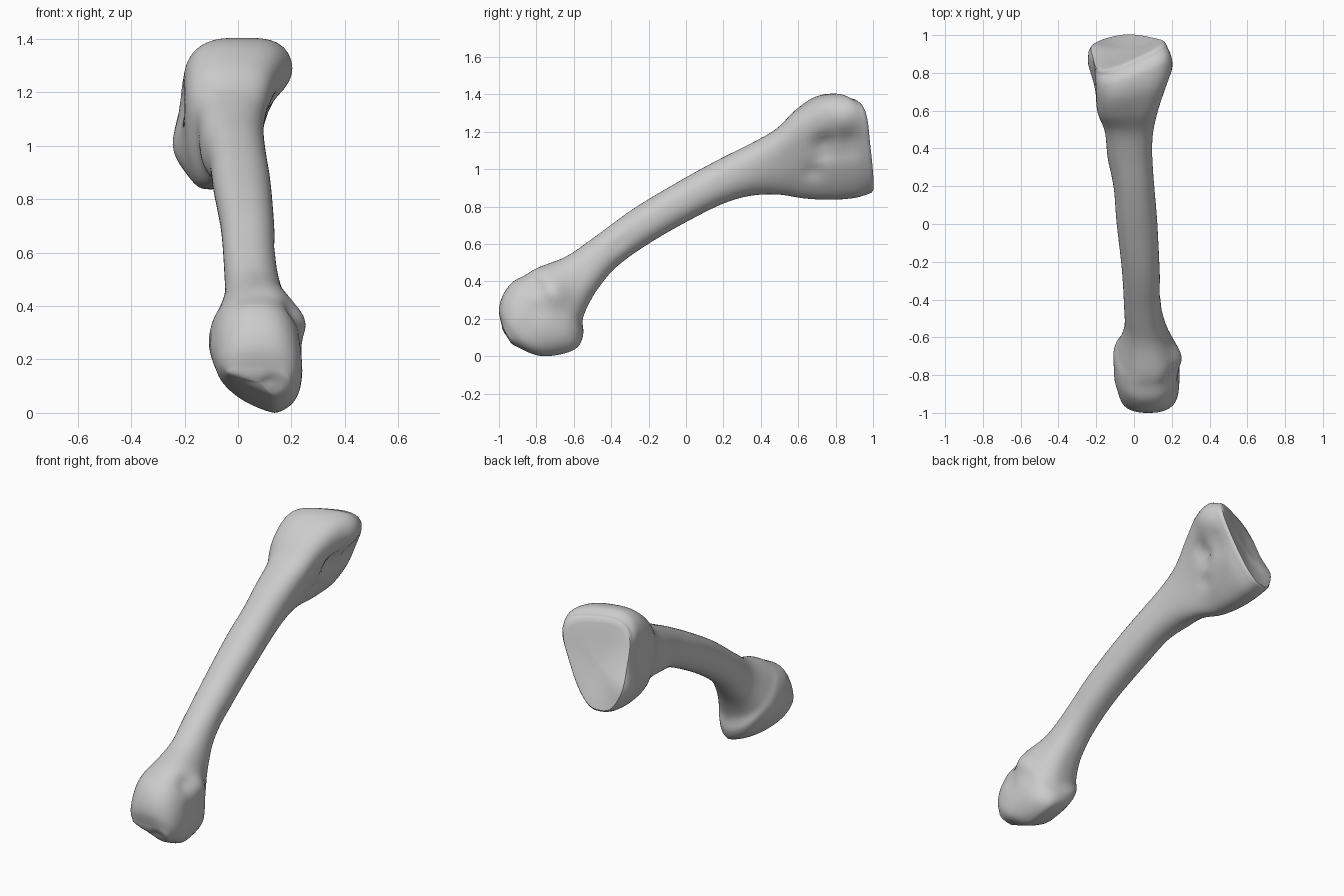
import bpy, bmesh, math
from mathutils import Vector

if "Cube" in bpy.data.objects:
    bpy.data.objects.remove(bpy.data.objects["Cube"])

# Side profile, distal head to proximal end: upper (y, z), lower (y, z)
profile = [
    (-.985, .17, -.92, .06), (-1.0, .25, -.80, .006), (-.98, .33, -.70, .003),
    (-.93, .40, -.59, .035), (-.86, .44, -.55, .10), (-.79, .48, -.55, .20),
    (-.64, .54, -.48, .35), (-.50, .635, -.37, .485), (-.28, .795, -.18, .62),
    (-.03, .945, .06, .755), (.17, 1.055, .22, .83), (.35, 1.145, .36, .866),
    (.48, 1.22, .50, .87), (.58, 1.315, .63, .85), (.69, 1.388, .77, .843),
    (.79, 1.41, .90, .853), (.85, 1.385, .975, .875)]

# Widths per section: upper centre, upper half width, lower centre, lower half width, squareness
widths = [
    (.075, .12, .08, .11, 2.4), (.075, .15, .08, .15, 2.4), (.075, .165, .08, .16, 2.4),
    (.07, .17, .075, .165, 2.4), (.07, .16, .06, .165, 2.4), (.08, .135, .06, .16, 2.4),
    (.06, .10, .06, .12, 2.3), (.045, .095, .045, .10, 2.2), (.035, .10, .035, .10, 2.2),
    (.015, .11, .015, .105, 2.2), (0, .11, 0, .105, 2.2), (-.015, .125, -.03, .11, 2.3),
    (-.015, .15, -.05, .09, 2.5), (-.01, .19, -.09, .09, 2.8), (.01, .22, -.10, .10, 3),
    (.015, .23, -.10, .105, 3), (.01, .22, -.11, .105, 3)]

# Local knobs and hollows: x, y, z, radius, height
knobs = [
    (.19, .84, 1.28, .08, .025), (.10, .74, 1.13, .06, -.05), (.10, .87, 1.15, .06, -.03),
    (.08, .68, .98, .05, -.02), (-.22, .86, 1.0, .10, .04), (-.2, .74, 1.17, .06, -.02),
    (.22, -.71, .34, .07, .03), (.22, -.81, .40, .05, -.015), (.21, -.80, .25, .05, -.012),
    (-.10, -.70, .25, .08, .012), (-.10, -.82, .24, .07, .012),
    (.12, -.97, .12, .03, -.012), (.13, -.35, .61, .03, -.008)]

SIDES, STEPS = 64, 6


def spline(rows, i, t):
    """Catmull-Rom interpolation between rows i and i + 1."""
    a, b, c, d = (rows[max(0, min(len(rows) - 1, k))] for k in (i - 1, i, i + 1, i + 2))
    return [.5 * (2*q + (r - p)*t + (2*p - 5*q + 4*r - s)*t*t + (3*q - p - 3*r + s)*t**3)
            for p, q, r, s in zip(a, b, c, d)]


def ramp(x):
    return max(0, min(1, x))


def section(row):
    ty, tz, by, bz, ct, wt, cb, wb, n = row
    pts = []
    for k in range(SIDES):
        a = 2 * math.pi * k / SIDES
        u = math.copysign(abs(math.cos(a)) ** (2 / n), math.cos(a))
        v = math.copysign(abs(math.sin(a)) ** (2 / n), math.sin(a))
        s = (1 - v) / 2
        dx = (wt + (wb - wt) * s) * u
        # the proximal end is cut obliquely, the head is tilted below
        shear = ramp((ty - .5) / .35) * (.45 - .2 * s)
        tilt = ramp((-.6 - ty) / .25) * .4 * s * max(0, .06 - dx)
        pts.append(Vector((ct + (cb - ct) * s + dx, ty + (by - ty) * s + shear * dx,
                           tz + (bz - tz) * s + tilt)))
    return pts


def cap_rings(ring, push, scales):
    """Shrinking rings that close an end; scales hold (scale, amount of push)."""
    c = sum(ring, Vector()) / len(ring)
    return [[c + (p - c) * s + push * h for p in ring] for s, h in scales]


# Loft sections and end caps
rows = [p + w for p, w in zip(profile, widths)]
rings = [section(spline(rows, i, t / STEPS)) for i in range(len(rows) - 1) for t in range(STEPS)]
rings.append(section(rows[-1]))
head = cap_rings(rings[0], Vector((0, -.75, -.65)), [(.75, .008), (.4, .014), (.1, .016)])
base = cap_rings(rings[-1], Vector((-.3, .94, .15)),
                 [(.99, .012), (.96, .02), (.85, .02), (.6, .015), (.3, .01), (.05, .01)])
rings = head[::-1] + rings + base

bm = bmesh.new()
loops = [[bm.verts.new(p) for p in r] for r in rings]
for a, b in zip(loops, loops[1:]):
    for k in range(SIDES):
        j = (k + 1) % SIDES
        bm.faces.new((a[k], a[j], b[j], b[k]))
bm.faces.new(loops[0])
bm.faces.new(loops[-1])
bmesh.ops.recalc_face_normals(bm, faces=bm.faces[:])

# Press knobs and hollows into the surface
for x, y, z, r, h in knobs:
    bm.normal_update()
    for v in bm.verts:
        d = (v.co - Vector((x, y, z))).length / r
        if d < 3:
            v.co += v.normal * h * math.exp(-d * d)

# Rest the bone on the ground
low = min(v.co.z for v in bm.verts)
for v in bm.verts:
    v.co.z -= low

mesh = bpy.data.meshes.new("long_bone")
bm.to_mesh(mesh)
bm.free()
bone = bpy.data.objects.new("long_bone", mesh)
bpy.context.collection.objects.link(bone)
bpy.context.view_layer.objects.active = bone
bone.select_set(True)
bpy.ops.object.shade_smooth_by_angle(angle=math.radians(45))
